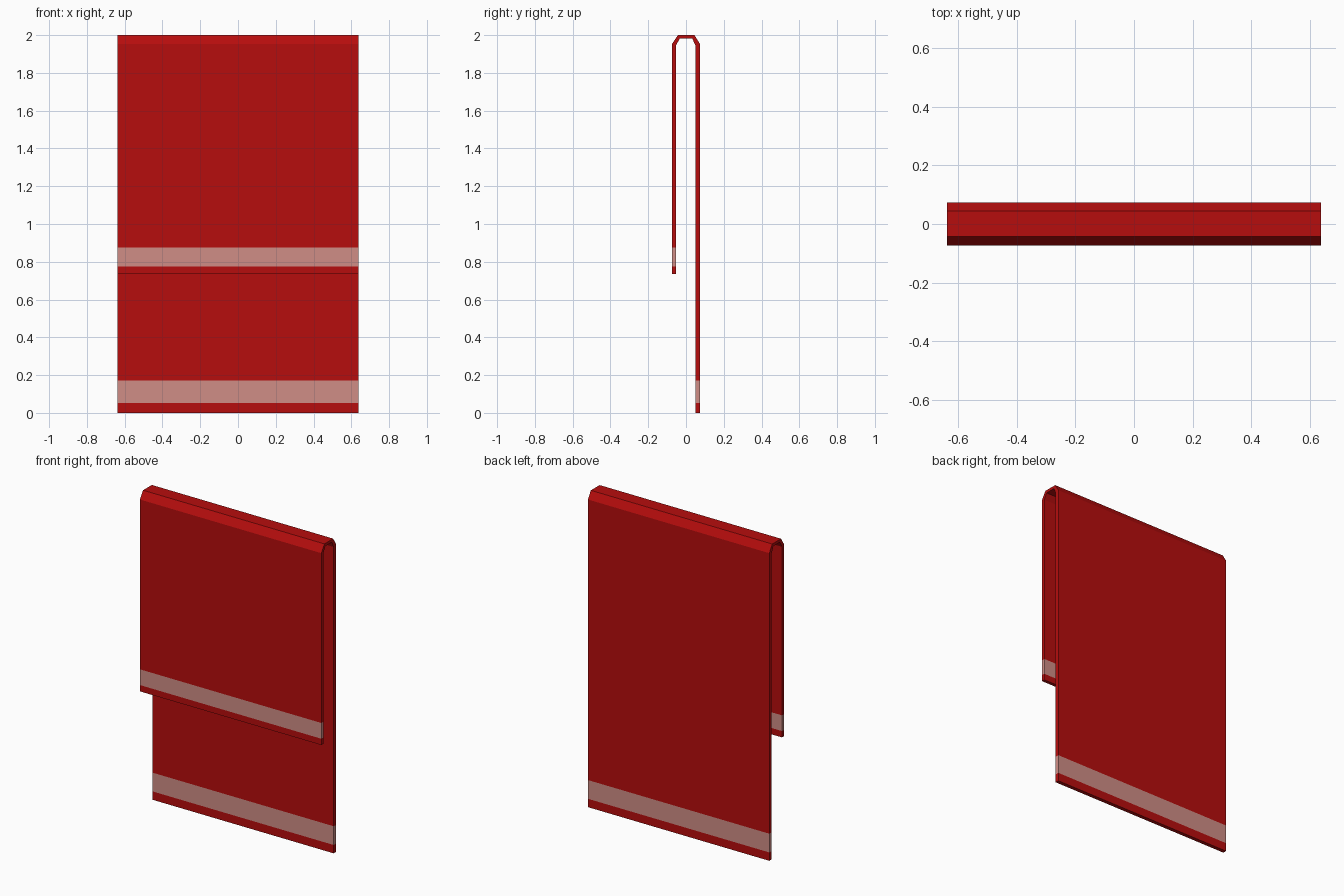
import bpy
import bmesh

if "Cube" in bpy.data.objects:
    bpy.data.objects.remove(bpy.data.objects["Cube"])

HALF_WIDTH = 0.637


def material(name, color):
    m = bpy.data.materials.new(name)
    m.diffuse_color = (*color, 1.0)
    m.use_nodes = True
    m.node_tree.nodes["Principled BSDF"].inputs["Base Color"].default_value = m.diffuse_color
    return m


red = material("red cloth", (0.47, 0.004, 0.004))
pale = material("pale stripe", (0.63, 0.27, 0.24))

# Cross-section of the folded cloth: (outer y, outer z, inner y, inner z)
section = [
    # front flap, bottom to top, with stripe edges
    (-0.074, 0.735, -0.053, 0.735),
    (-0.074, 0.775, -0.053, 0.775),
    (-0.074, 0.875, -0.053, 0.875),
    (-0.074, 1.953, -0.053, 1.945),
    # flat fold at the top
    (-0.043, 2.0, -0.033, 1.982),
    (0.045, 2.0, 0.033, 1.982),
    # long back panel, top to bottom, with stripe edges
    (0.074, 1.953, 0.050, 1.945),
    (0.074, 0.172, 0.050, 0.172),
    (0.074, 0.053, 0.050, 0.053),
    (0.074, 0.0, 0.050, 0.0),
]
STRIPE_SEGMENTS = (1, 7)

bm = bmesh.new()
rings = []
for oy, oz, iy, iz in section:
    corners = [(-HALF_WIDTH, oy, oz), (HALF_WIDTH, oy, oz),
               (HALF_WIDTH, iy, iz), (-HALF_WIDTH, iy, iz)]
    rings.append([bm.verts.new(c) for c in corners])

# Bridge the rings; the stripe segments get the pale colour on all sides
for i, (a, b) in enumerate(zip(rings, rings[1:])):
    for k in range(4):
        n = (k + 1) % 4
        face = bm.faces.new((a[k], a[n], b[n], b[k]))
        face.material_index = 1 if i in STRIPE_SEGMENTS else 0

# Hems closing both ends
bm.faces.new(rings[0])
bm.faces.new(rings[-1])
bmesh.ops.recalc_face_normals(bm, faces=bm.faces)

mesh = bpy.data.meshes.new("folded_towel")
bm.to_mesh(mesh)
bm.free()
mesh.materials.append(red)
mesh.materials.append(pale)
towel = bpy.data.objects.new("folded_towel", mesh)
bpy.context.collection.objects.link(towel)
